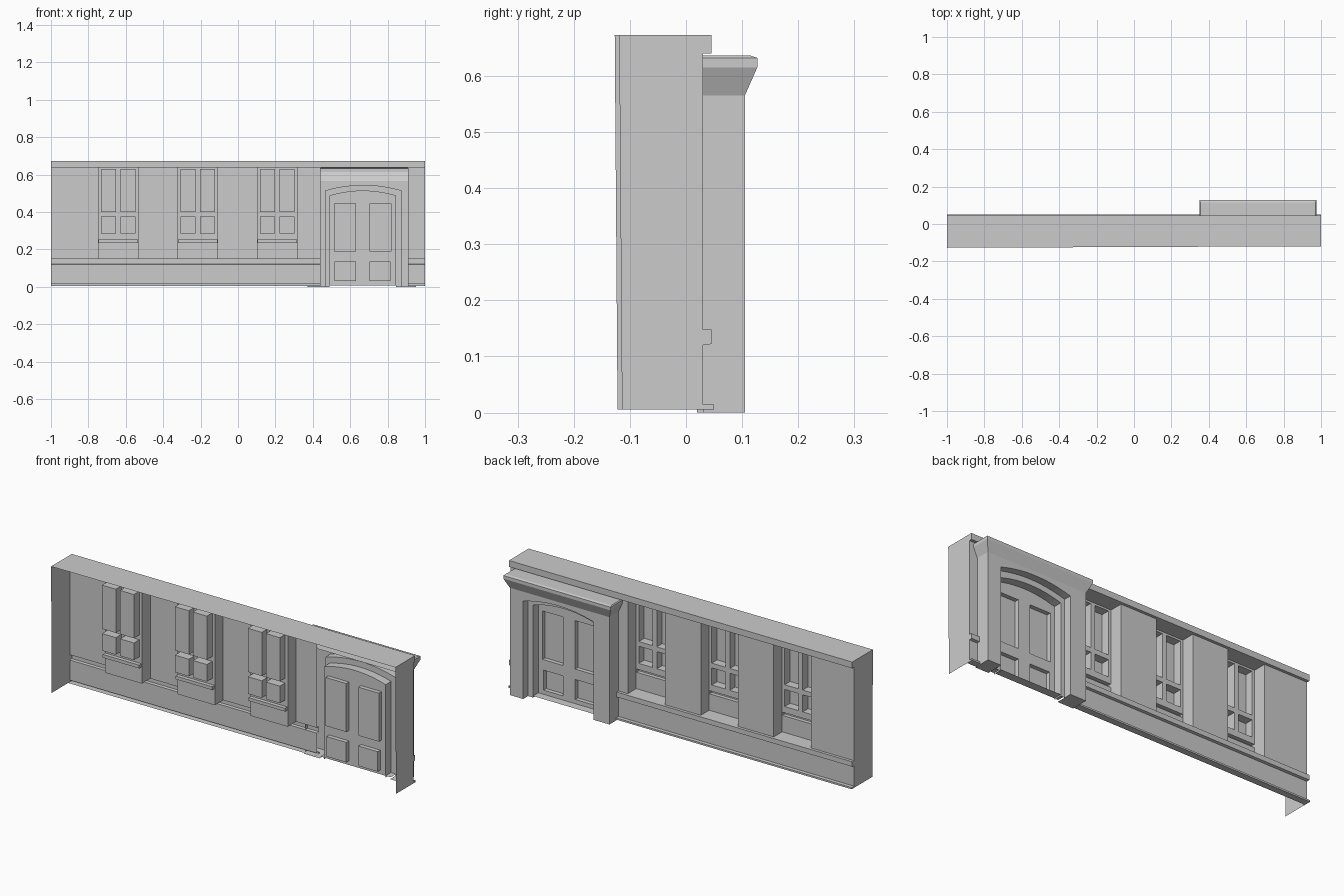
import bpy
import bmesh

old = bpy.data.objects.get("Cube")
if old:
    bpy.data.objects.remove(old, do_unlink=True)

stone = bpy.data.materials.new("plain_grey")
stone.use_nodes = True
GREY = (0.6, 0.6, 0.6, 1)
stone.diffuse_color = GREY
stone.node_tree.nodes["Principled BSDF"].inputs["Base Color"].default_value = GREY

FACE = 0.03        # plane of the facade
NICHE = -0.04      # back of the window niches


def face(bm, pts):
    return bm.faces.new([bm.verts.new(p) for p in pts])


def sheet(bm, rect, y, holes=()):
    """Flat wall (x0, x1, z0, z1) at depth y with rectangular holes."""
    rects = [rect, *holes]
    xs = sorted({v for r in rects for v in r[:2]})
    zs = sorted({v for r in rects for v in r[2:]})
    for a, b in zip(xs, xs[1:]):
        for c, d in zip(zs, zs[1:]):
            mx, mz = (a + b) / 2, (c + d) / 2
            if not any(h[0] < mx < h[1] and h[2] < mz < h[3] for h in holes):
                face(bm, [(b, y, c), (a, y, c), (a, y, d), (b, y, d)])


def reveal(bm, rect, y0, y1):
    """Four sides of a rectangular opening from depth y0 to y1."""
    x0, x1, z0, z1 = rect
    ring = [(x0, z0), (x1, z0), (x1, z1), (x0, z1)]
    for (a, c), (b, d) in zip(ring, ring[1:] + ring[:1]):
        face(bm, [(a, y0, c), (b, y0, d), (b, y1, d), (a, y1, c)])


def recess(bm, rect, y0, y1):
    reveal(bm, rect, y0, y1)
    sheet(bm, rect, y1)


def strip(bm, first, second):
    """Quads between two matching point rows."""
    for i in range(len(first) - 1):
        face(bm, [first[i], first[i + 1], second[i + 1], second[i]])


def finish(name, bm):
    bmesh.ops.remove_doubles(bm, verts=bm.verts, dist=0.0002)
    bmesh.ops.recalc_face_normals(bm, faces=bm.faces)
    mesh = bpy.data.meshes.new(name)
    bm.to_mesh(mesh)
    bm.free()
    mesh.materials.append(stone)
    obj = bpy.data.objects.new(name, mesh)
    bpy.context.collection.objects.link(obj)


# Facade shell: plinth and dado band, wall with openings, cornice, roof, ends
window_centres = (-0.64, -0.215, 0.21)
niches = [(c - 0.108, c + 0.108, 0.148, 0.64) for c in window_centres]
door_hole = (0.44, 0.91, 0.148, 0.635)
base = [(0.015, 0.005), (0.05, 0.005), (0.05, 0.014), (FACE, 0.014),
        (FACE, 0.12), (0.045, 0.122), (0.045, 0.148), (FACE, 0.148)]
top = [(FACE, 0.64), (0.045, 0.64), (0.045, 0.673)]
rear = {-1: -0.127, 1: -0.119}


def extrude(bm, profile, x0, x1):
    strip(bm, [(x0, y, z) for y, z in profile], [(x1, y, z) for y, z in profile])


bm = bmesh.new()
extrude(bm, base, -1, door_hole[0])
extrude(bm, base, door_hole[1], 1)
extrude(bm, top, -1, 1)
sheet(bm, (-1, 1, 0.148, 0.64), FACE, niches + [door_hole])
face(bm, [(-1, 0.045, 0.673), (1, 0.045, 0.673),
          (1, rear[1], 0.673), (-1, rear[-1], 0.673)])
for x, y in rear.items():
    outline = base + top + [(y, 0.673), (y + 0.005, 0.005)]
    face(bm, [(x, py, pz) for py, pz in outline])
finish("facade_wall", bm)

# Window niches with a sill groove and four deep panes each
for n, (c, niche) in enumerate(zip(window_centres, niches), 1):
    bm = bmesh.new()
    sill = (c - 0.106, c + 0.106, 0.235, 0.252)
    panes = [(c + a, c + b, lo, hi)
             for a, b in ((-0.093, -0.012), (0.012, 0.093))
             for lo, hi in ((0.285, 0.375), (0.4, 0.63))]
    reveal(bm, niche, FACE, NICHE)
    sheet(bm, niche, NICHE, panes + [sill])
    recess(bm, sill, NICHE, NICHE - 0.02)
    for pane in panes:
        recess(bm, pane, NICHE, NICHE - 0.045)
    finish(f"window_{n}", bm)

# Arched door surround, stepping back to the door
STEPS = 12
X0, X1, HEAD = 0.3725, 0.9525, 0.565
DOOR, RING, FRONT = 0.02, 0.065, 0.105


def arch(x0, x1, spring, rise):
    pts = [(x0, 0)]
    for i in range(STEPS + 1):
        t = 2 * i / STEPS - 1
        pts.append((x0 + (x1 - x0) * i / STEPS, spring + rise * (1 - t * t)))
    return pts + [(x1, 0)]


def at(row, y):
    return [(x, y, z) for x, z in row]


outer = arch(X0, X1, HEAD, 0)
wide = arch(0.465, 0.875, 0.515, 0.03)
narrow = arch(0.488, 0.846, 0.488, 0.027)
bm = bmesh.new()
rows = [at(outer, FACE), at(outer, FRONT), at(wide, FRONT),
        at(wide, RING), at(narrow, RING), at(narrow, DOOR)]
for a, b in zip(rows, rows[1:]):
    strip(bm, a, b)
for a, b in ((X0, 0.465), (0.875, X1)):      # pilaster undersides
    face(bm, [(a, 0.015, 0), (b, 0.015, 0), (b, FRONT, 0), (a, FRONT, 0)])
finish("door_surround", bm)

# Door leaf with four sunken panels and a threshold
bm = bmesh.new()
panels = [(0.512, 0.632, 0.19, 0.445), (0.702, 0.822, 0.19, 0.445),
          (0.517, 0.632, 0.03, 0.135), (0.702, 0.815, 0.03, 0.135)]
sheet(bm, (0.488, 0.846, 0.008, 0.488), DOOR, panels)
face(bm, at(narrow[1:-1], DOOR))
for panel in panels:
    recess(bm, panel, DOOR, DOOR - 0.022)
face(bm, [(0.465, DOOR, 0.008), (0.875, DOOR, 0.008),
          (0.875, RING, 0.008), (0.465, RING, 0.008)])
finish("door", bm)

# Flared hood above the door
bm = bmesh.new()
levels = [(X0, X1, FRONT, HEAD), (0.35, 0.975, 0.127, 0.615),
          (0.35, 0.975, 0.127, 0.632), (0.355, 0.97, 0.115, 0.636)]
rings = [[(a, FACE, z), (a, y, z), (b, y, z), (b, FACE, z)] for a, b, y, z in levels]
for a, b in zip(rings, rings[1:]):
    strip(bm, a, b)
face(bm, rings[-1])
finish("door_hood", bm)
